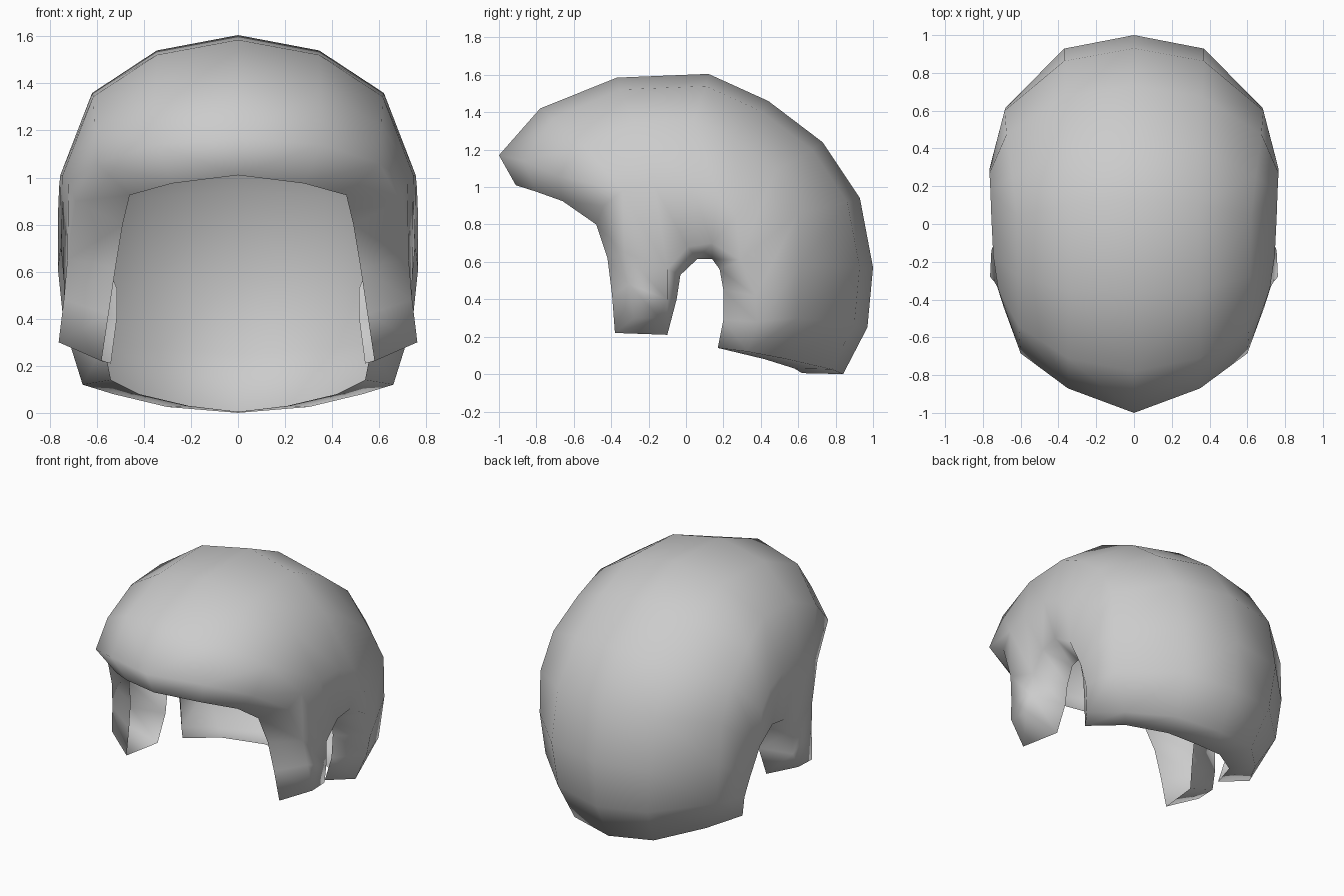
import bpy, bmesh
from mathutils import Vector

if "Cube" in bpy.data.objects:
    bpy.data.objects.remove(bpy.data.objects["Cube"])

# Centre-line profile (y, z) from the brim tip over the crown to the nape
PROFILE = [(-1, 1.17), (-.78, 1.42), (-.37, 1.585), (.12, 1.605), (.44, 1.46),
           (.73, 1.24), (.93, .94), (1, .57), (.97, .25), (.84, 0)]
# Half widths of the two profiles beside the centre line
X1 = [.35, .35, .345, .345, .35, .36, .37, .37, .34, .30]
X2 = [.60, .61, .615, .62, .645, .675, .685, .68, .65, .53]

# Side profile, its rear part follows the ear arch
SIDE = [(.69, -.44, .90), (.72, -.34, .98), (.745, -.17, 1.01), (.755, .03, 1.01),
        (.76, .17, .96), (.765, .27, .84), (.765, .29, .61), (.745, .37, .42),
        (.71, .38, .28), (.66, .33, .12)]
# Ear arch top, then the sideburn
EXTRA = {"A2": (.755, .14, .70), "A1": (.75, .01, .68), "B": (.74, -.10, .56),
         "B2": (.74, -.10, .40), "S2": (.755, -.14, .30), "S1": (.762, -.28, .30),
         "F2": (.74, -.305, .48), "F": (.725, -.33, .65)}

# Inner rim positions for each outer rim vertex
INNER = {(0, 0): (0, -.91, 1.01), (1, 0): (.28, -.80, .975), (2, 0): (.46, -.66, .925),
         (3, 0): (.49, -.48, .80), "F": (.52, -.42, .62), "F2": (.55, -.395, .42),
         "S1": (.58, -.38, .22), "S2": (.54, -.10, .21), "B2": (.515, -.05, .40),
         "B": (.515, -.03, .53), "A1": (.55, .06, .615), "A2": (.57, .14, .615),
         (3, 6): (.58, .18, .56), (3, 7): (.58, .20, .45), (3, 8): (.57, .20, .29),
         (3, 9): (.54, .17, .14), (2, 9): (.42, .42, .08), (1, 9): (.21, .58, .03),
         (0, 9): (0, .62, .005)}
PIVOT_Y, PIVOT_Z = -.1, .6

# Outer vertices
pos = {}
for k, (sy, sz, xs) in enumerate([(1, 1, [0] * 10), (.935, .935, X1), (.65, .755, X2)]):
    for i, (y, z) in enumerate(PROFILE):
        pos[k, i] = Vector((xs[i], PIVOT_Y + (y - PIVOT_Y) * sy, PIVOT_Z + (z - PIVOT_Z) * sz))
    pos[k, 0].z = (1.17, 1.14, 1.06)[k]
    pos[k, 9].z = (0, .025, .08)[k]
pos[1, 0].y = -.87
pos[1, 1].y = -.71
pos[2, 5].y = .475
pos[2, 6].y = .60
pos[2, 8].z = .30
pos[2, 9].y = .54
for i, p in enumerate(SIDE):
    pos[3, i] = Vector(p)
for name, p in EXTRA.items():
    pos[name] = Vector(p)

# Outer faces: crown grid, then the cheek between crown, arch and sideburn
faces = [[(k, i), (k + 1, i), (k + 1, i + 1), (k, i + 1)] for k in range(3) for i in range(9)]
faces += [[(3, 5), "A2", (3, 6)], [(3, 4), "A2", (3, 5)], [(3, 3), "A1", "A2", (3, 4)],
          [(3, 2), "B", "A1", (3, 3)], [(3, 1), "F", "B", (3, 2)], [(3, 0), "F", (3, 1)],
          ["F", "F2", "B2", "B"], ["F2", "S1", "S2", "B2"]]

bm = bmesh.new()
outer = {key: bm.verts.new(p) for key, p in pos.items()}
inner = {key: bm.verts.new(p) for key, p in INNER.items()}
for f in faces:
    bm.faces.new([outer[key] for key in f])
# Rim folded inward around the whole opening
rim = list(INNER)
for a, b in zip(rim, rim[1:]):
    bm.faces.new([outer[b], outer[a], inner[a], inner[b]])
for f in bm.faces:
    f.smooth = True

mesh = bpy.data.meshes.new("hair_shell")
bm.to_mesh(mesh)
bm.free()
shell = bpy.data.objects.new("hair_shell", mesh)
bpy.context.collection.objects.link(shell)
mat = bpy.data.materials.new("light_grey")
mat.diffuse_color = (.6, .6, .6, 1)
mat.use_nodes = True
mat.node_tree.nodes["Principled BSDF"].inputs["Base Color"].default_value = mat.diffuse_color
mesh.materials.append(mat)

# Mirror to the other side; large faces lead the shading so the rim reads crisp
mirror = shell.modifiers.new("mirror", 'MIRROR')
mirror.use_clip = True
shell.modifiers.new("weighted_normals", 'WEIGHTED_NORMAL')
